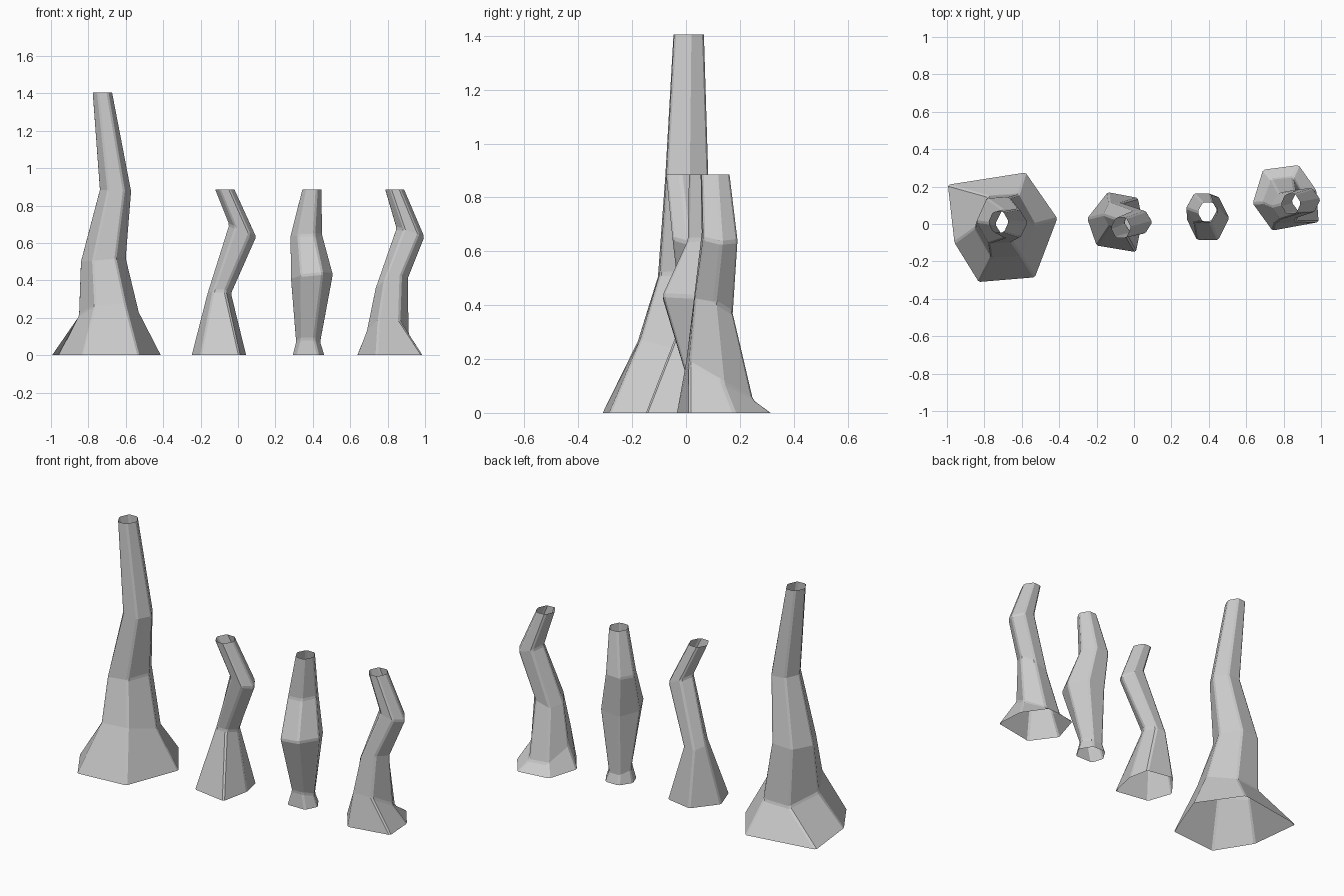
import bpy, bmesh
from math import sin, cos, pi

if "Cube" in bpy.data.objects:
    bpy.data.objects.remove(bpy.data.objects["Cube"])

SIDES = 6


def ring(cx, cy, z, rx, ry, tilt_x=0, tilt_y=0, turn=0):
    """Six-sided cross-section, tilted by a slope along x and y."""
    pts = []
    for i in range(SIDES):
        a = turn + 2 * pi * i / SIDES
        dx, dy = rx * cos(a), ry * sin(a)
        pts.append((cx + dx, cy + dy, z + tilt_x * dx + tilt_y * dy))
    return pts


def trunk(name, foot, sections, turn=0):
    """Open tube from an irregular foot outline up through the sections."""
    bm = bmesh.new()
    loops = [[(x, y, 0) for x, y in foot]] + [ring(*s, turn=turn) for s in sections]
    loops = [[bm.verts.new(p) for p in loop] for loop in loops]
    for low, high in zip(loops, loops[1:]):
        for i in range(SIDES):
            j = (i + 1) % SIDES
            bm.faces.new((low[i], low[j], high[j], high[i]))
    mesh = bpy.data.meshes.new(name)
    bm.to_mesh(mesh)
    bm.free()
    obj = bpy.data.objects.new(name, mesh)
    bpy.context.collection.objects.link(obj)
    # slightly softened corners
    bev = obj.modifiers.new("soft_edges", 'BEVEL')
    bev.width = 0.008
    bev.segments = 1
    bev.limit_method = 'ANGLE'
    bev.angle_limit = 0.35
    return obj


# tall trunk with a wide flared foot
trunk("tall_trunk",
      [(-.41, .03), (-.58, .275), (-.995, .21), (-.96, -.10), (-.83, -.31), (-.53, -.285)],
      [(-.69, -.01, .22, .163, .19, .06, -.3),
       (-.72, .02, .51, .123, .14, .08, 0),
       (-.655, .003, .88, .087, .09, -.05, 0),
       (-.725, .01, 1.405, .055, .064)], turn=.05)

# thin bent trunk
trunk("bent_trunk",
      [(.045, .02), (.02, .14), (-.14, .17), (-.25, .03), (-.20, -.115), (.01, -.15)],
      [(-.10, .05, .33, .066, .075, 0, -.2),
       (.025, .01, .665, .076, .07, -.45, 0),
       (-.07, -.02, .885, .055, .062)])

# bulging trunk with a narrow foot
trunk("bulging_trunk",
      [(.465, .08), (.42, .15), (.335, .15), (.29, .08), (.315, .01), (.43, .01)],
      [(.375, .075, .07, .068, .068, 0, -.3),
       (.395, .03, .42, .115, .135, .1, -.1),
       (.365, .085, .64, .088, .09, .05, 0),
       (.395, .063, .885, .055, .06)])

# leaning trunk on the right
trunk("leaning_trunk",
      [(.975, .18), (.88, .315), (.69, .29), (.635, .11), (.74, -.035), (.987, .01)],
      [(.80, .125, .12, .115, .138, 0, -.58),
       (.822, .10, .385, .09, .082, .33, -.35),
       (.922, .125, .655, .078, .074, -.3, -.1),
       (.838, .108, .885, .054, .06)], turn=.08)
